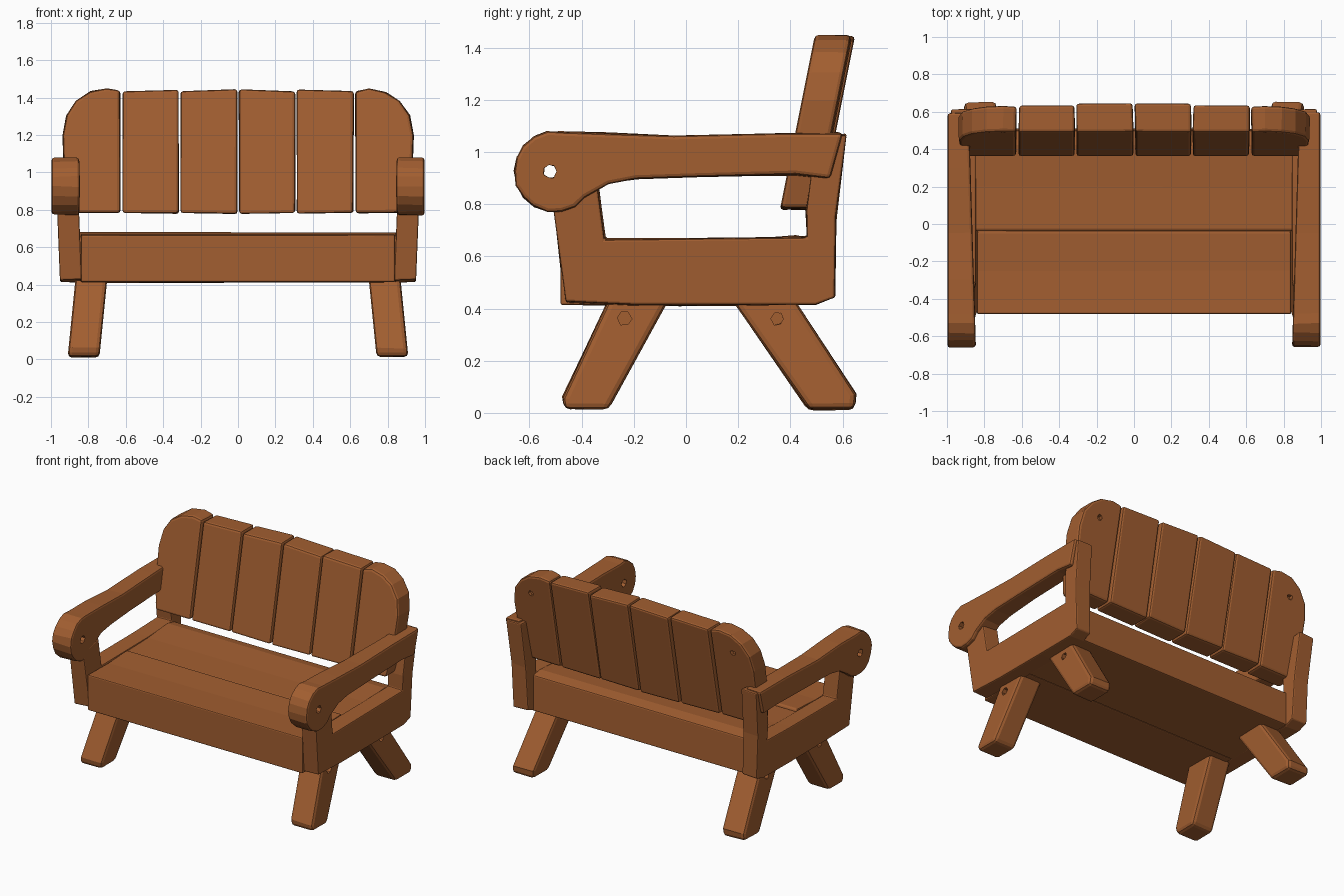
import bpy, bmesh, math, random
from mathutils import Vector

random.seed(4)
if "Cube" in bpy.data.objects:
    bpy.data.objects.remove(bpy.data.objects["Cube"], do_unlink=True)

# One warm timber colour
wood = bpy.data.materials.new("warm_brown_wood")
wood.use_nodes = True
wood.diffuse_color = (0.36, 0.112, 0.03, 1)
for node in wood.node_tree.nodes:
    if node.type == "BSDF_PRINCIPLED":
        node.inputs["Base Color"].default_value = wood.diffuse_color
        node.inputs["Roughness"].default_value = 0.8


def prism(name, profile, axis, lo, hi, warp=None, jitter=0.004):
    """Extrude a profile (horizontal, z) along axis x or y, then warp it."""
    bm = bmesh.new()
    rings = []
    for depth in (lo, hi):
        ring = []
        for a, z in profile:
            a += random.uniform(-jitter, jitter)
            z += random.uniform(-jitter, jitter)
            co = Vector((depth, a, z) if axis == "x" else (a, depth, z))
            ring.append(bm.verts.new(warp(co) if warp else co))
        rings.append(ring)
        bm.faces.new(ring)
    n = len(profile)
    for i in range(n):
        j = (i + 1) % n
        bm.faces.new((rings[0][i], rings[0][j], rings[1][j], rings[1][i]))
    bmesh.ops.recalc_face_normals(bm, faces=bm.faces)
    mesh = bpy.data.meshes.new(name)
    bm.to_mesh(mesh)
    bm.free()
    mesh.materials.append(wood)
    ob = bpy.data.objects.new(name, mesh)
    bpy.context.collection.objects.link(ob)
    return ob


def circle(a, z, r, n):
    return [(a + r * math.cos(math.tau * i / n), z + r * math.sin(math.tau * i / n))
            for i in range(n)]


def finish(ob, width, hole=None):
    """Soften the timber edges, then drill an optional peg hole."""
    bev = ob.modifiers.new("worn_edges", "BEVEL")
    bev.width = width
    bev.segments = 2
    bev.limit_method = "ANGLE"
    bev.angle_limit = math.radians(40)
    if hole:
        cut = ob.modifiers.new("peg_hole", "BOOLEAN")
        cut.operation = "DIFFERENCE"
        cut.solver = "EXACT"
        cut.object = hole
        hole.hide_render = True
    bpy.context.view_layer.update()
    graph = bpy.context.evaluated_depsgraph_get()
    mesh = bpy.data.meshes.new_from_object(ob.evaluated_get(graph))
    ob.modifiers.clear()
    ob.data = mesh
    if hole:
        bpy.data.objects.remove(hole, do_unlink=True)


# Seat planks
front_plank = [(-.48, .415), (-.48, .665), (-.25, .66), (-.045, .67), (-.037, .655), (-.037, .41)]
rear_plank = [(-.037, .41), (-.037, .65), (-.03, .66), (.2, .665), (.42, .68), (.5, .665), (.51, .42)]
finish(prism("seat_front_plank", front_plank, "x", -.84, .84, jitter=0.002), .008)
finish(prism("seat_rear_plank", rear_plank, "x", -.85, .85, jitter=0.002), .008)

# Profiles of the side parts, seen from the side
panel = [(-.51, .82), (-.465, .425), (-.2, .412), (.2, .412), (.5, .418), (.57, .445), (.575, .75),
         (.617, 1.068), (.5, 1.06), (.46, .78), (.465, .675), (.2, .67), (-.31, .667), (-.335, .86)]
arm = [(.598, 1.075), (.3, 1.068), (-.05, 1.062), (-.3, 1.072)]
arm += [(-.505 + .155 * math.cos(math.radians(d)), .925 + .155 * math.sin(math.radians(d)))
        for d in range(80, 321, 20)]
arm += [(-.3, .88), (-.19, .896), (.05, .905), (.42, .912), (.55, .902)]
front_leg = [(-.465, .012), (-.3, .012), (-.03, .5), (-.265, .5), (-.472, .06)]
rear_leg = [(.47, .012), (.648, .012), (.652, .07), (.37, .5), (.13, .5)]

for side, label in ((1, "left"), (-1, "right")):
    def lean_out(co, s=side):
        return Vector((s * (co.x + .04 * (co.z - .42)), co.y, co.z))

    def splay(co, s=side):
        return Vector((s * (co.x - .1 * co.z), co.y, co.z))

    def taper_in(co, s=side):
        inner = .03 * (co.y + .5) if co.x < .9 else 0
        return Vector((s * (co.x + inner), co.y, co.z))

    # Side panel with its two posts
    finish(prism(label + "_side_panel", panel, "x", .835, .952, lean_out), .008)

    # Armrest with a round drilled front
    hole = prism("arm_hole", circle(-.52, .925, .026, 7), "x", side * .7, side * 1.1)
    finish(prism(label + "_armrest", arm, "x", .85, .997, taper_in), .014, hole)

    # Splayed legs with a shallow peg hole on the outside
    for name, shape, y in (("front", front_leg, -.235), ("rear", rear_leg, .35)):
        hole = prism("leg_hole", circle(y, .362, .026, 6), "x", side * .845, side * 1.0)
        finish(prism(f"{label}_{name}_leg", shape, "x", .742, .912, splay), .022, hole)


# Backrest slats lean backward
def recline(co):
    return Vector((co.x, co.y + .2 * (co.z - .78), co.z))


gap = .005
outer = [(.622 + gap, .782), (.622 + gap, 1.435), (.7, 1.447), (.79, 1.432), (.865, 1.385),
         (.918, 1.305), (.937, 1.2), (.93, .95), (.9, .782)]
for side, label in ((1, "left"), (-1, "right")):
    hole = prism("slat_hole", circle(side * .79, 1.3, .02, 6), "y", .58, .75)
    shape = [(side * x, z) for x, z in outer]
    finish(prism(label + "_outer_slat", shape, "y", .36, .5, recline), .016, hole)
    for i, name in enumerate(("inner", "middle")):
        x0, x1 = .311 * i + gap, .311 * (i + 1) - gap
        shape = [(side * x, z) for x, z in
                 ((x0, .78), (x0, 1.443), (x1, 1.432), (x1, .785))]
        back = .515 if name == "inner" else .505
        finish(prism(f"{label}_{name}_slat", shape, "y", .36, back, recline, .003), .014)
